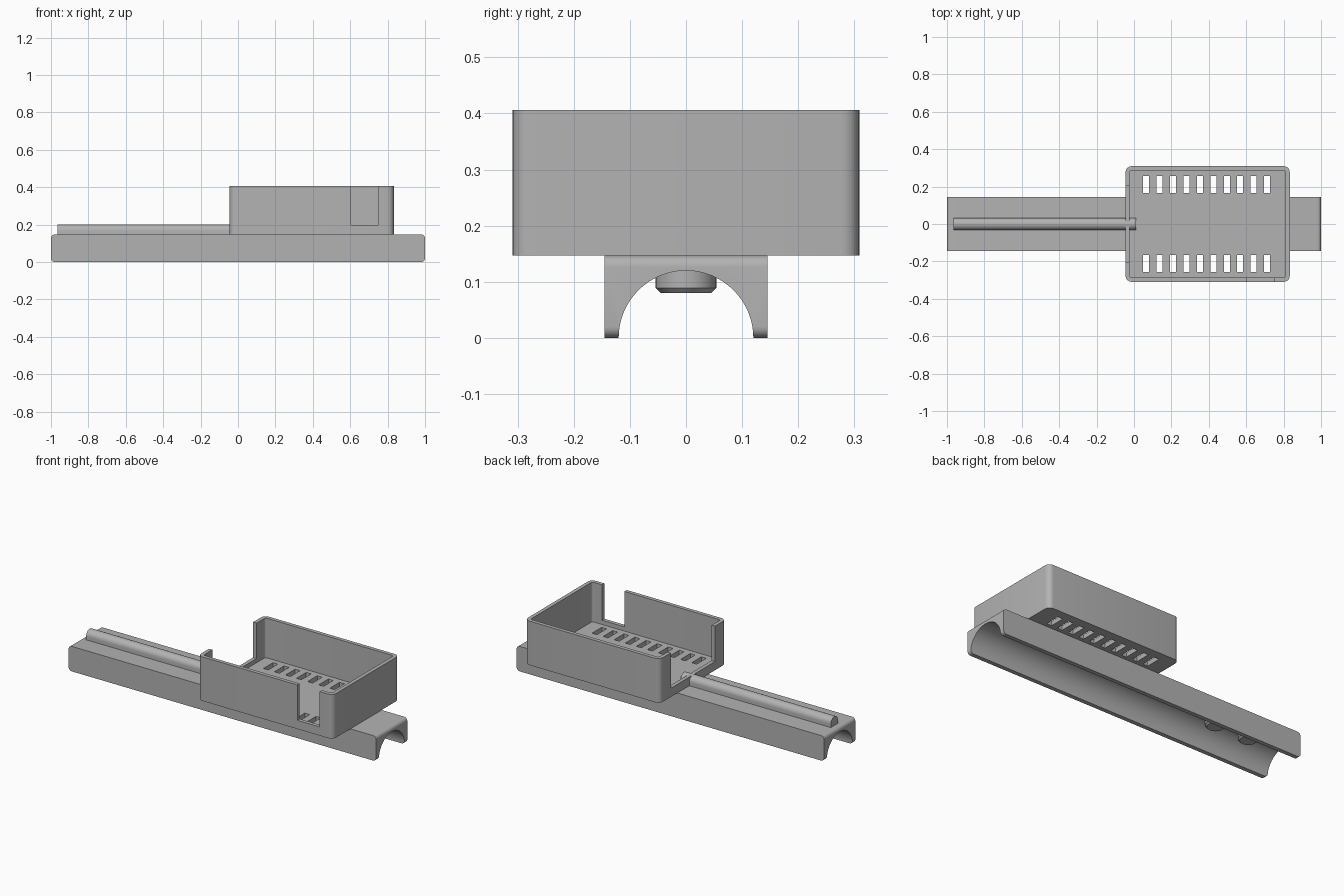
import bpy, math

if "Cube" in bpy.data.objects:
    bpy.data.objects.remove(bpy.data.objects["Cube"], do_unlink=True)

grey = bpy.data.materials.new("plain grey")
grey.use_nodes = True
GREY = (0.45, 0.45, 0.45, 1)
grey.diffuse_color = GREY
grey.node_tree.nodes["Principled BSDF"].inputs["Base Color"].default_value = GREY

BASE_TOP = 0.147
FLOOR = 0.173
SILL = 0.198
TRAY_TOP = 0.406


def rounded_rect(a0, a1, b0, b1, r, steps=6):
    """Outline of a rectangle with rounded corners."""
    pts = []
    centres = [(a1 - r, b1 - r), (a0 + r, b1 - r), (a0 + r, b0 + r), (a1 - r, b0 + r)]
    for quarter, (ca, cb) in enumerate(centres):
        for i in range(steps + 1):
            t = math.pi / 2 * (quarter + i / steps)
            pts.append((ca + r * math.cos(t), cb + r * math.sin(t)))
    return pts


def prism(name, outline, axis, lo, hi):
    """Extrude a 2D outline along the given axis."""
    place = {"x": lambda a, b, h: (h, a, b),
             "y": lambda a, b, h: (a, h, b),
             "z": lambda a, b, h: (a, b, h)}[axis]
    n = len(outline)
    verts = [place(a, b, h) for h in (lo, hi) for a, b in outline]
    faces = [tuple(range(n))[::-1], tuple(range(n, 2 * n))]
    faces += [(i, (i + 1) % n, n + (i + 1) % n, n + i) for i in range(n)]
    if axis == "y":
        faces = [f[::-1] for f in faces]
    mesh = bpy.data.meshes.new(name)
    mesh.from_pydata(verts, [], faces)
    mesh.materials.append(grey)
    obj = bpy.data.objects.new(name, mesh)
    bpy.context.collection.objects.link(obj)
    return obj


def block(name, x0, x1, y0, y1, z0, z1):
    return prism(name, [(x0, y0), (x1, y0), (x1, y1), (x0, y1)], "z", z0, z1)


def activate(obj):
    bpy.ops.object.select_all(action="DESELECT")
    obj.select_set(True)
    bpy.context.view_layer.objects.active = obj


def cut(obj, cutters):
    """Subtract each cutter, then discard it."""
    activate(obj)
    for c in cutters:
        mod = obj.modifiers.new("cut", "BOOLEAN")
        mod.operation = "DIFFERENCE"
        mod.solver = "EXACT"
        mod.object = c
        bpy.ops.object.modifier_apply(modifier=mod.name)
        bpy.data.objects.remove(c, do_unlink=True)


def smooth(obj):
    activate(obj)
    bpy.ops.object.shade_smooth_by_angle(angle=math.radians(30))


# Long base rail with rounded ends and a half-round channel underneath
rail = prism("base_rail", rounded_rect(-1, 1, 0, BASE_TOP, 0.02), "y", -0.145, 0.145)
circle = [(0.12 * math.cos(i * math.pi / 32), 0.12 * math.sin(i * math.pi / 32)) for i in range(64)]
cut(rail, [prism("channel_cutter", circle, "x", -1.1, 1.1)])
smooth(rail)

# Open tray with rounded corners
X0, X1, HALF, WALL = -0.045, 0.833, 0.309, 0.022
tray = prism("tray", rounded_rect(X0, X1, -HALF, HALF, 0.032), "z", BASE_TOP, TRAY_TOP)
cavity = prism("cavity_cutter",
               rounded_rect(X0 + WALL, X1 - WALL, -HALF + WALL, HALF - WALL, 0.012),
               "z", FLOOR, 0.5)
end_opening = block("end_cutter", X0 - 0.1, X0 + 0.06, -0.205, 0.205, SILL, 0.5)
front_opening = block("front_cutter", 0.602, 0.748, -0.4, -0.26, SILL, 0.5)
cutters = [cavity, end_opening, front_opening]

# Two rows of vent slots through the tray floor
for side in (-1, 1):
    for i in range(10):
        x = 0.064 + 0.072 * i
        y = side * 0.212
        cutters.append(block("slot_cutter", x - 0.016, x + 0.016, y - 0.045, y + 0.045, 0.1, 0.19))
cut(tray, cutters)
smooth(tray)

# Round-topped cable cover running along the rail into the tray
R = 0.033
dome = [(R * math.cos(i * math.pi / 16), 0.2 - R + R * math.sin(i * math.pi / 16)) for i in range(17)]
smooth(prism("cable_cover", dome + [(-R, 0.14), (R, 0.14)], "x", -0.965, 0.012))

# Two chamfered buttons hanging inside the channel
for name, x in (("inner_button", -0.55), ("outer_button", -0.77)):
    bpy.ops.mesh.primitive_cylinder_add(vertices=40, radius=0.054, depth=0.05, location=(x, 0, 0.105))
    button = bpy.context.object
    button.name = name
    button.data.materials.append(grey)
    bevel = button.modifiers.new("chamfer", "BEVEL")
    bevel.width = 0.009
    bevel.limit_method = "ANGLE"
    bpy.ops.object.modifier_apply(modifier=bevel.name)
    smooth(button)
